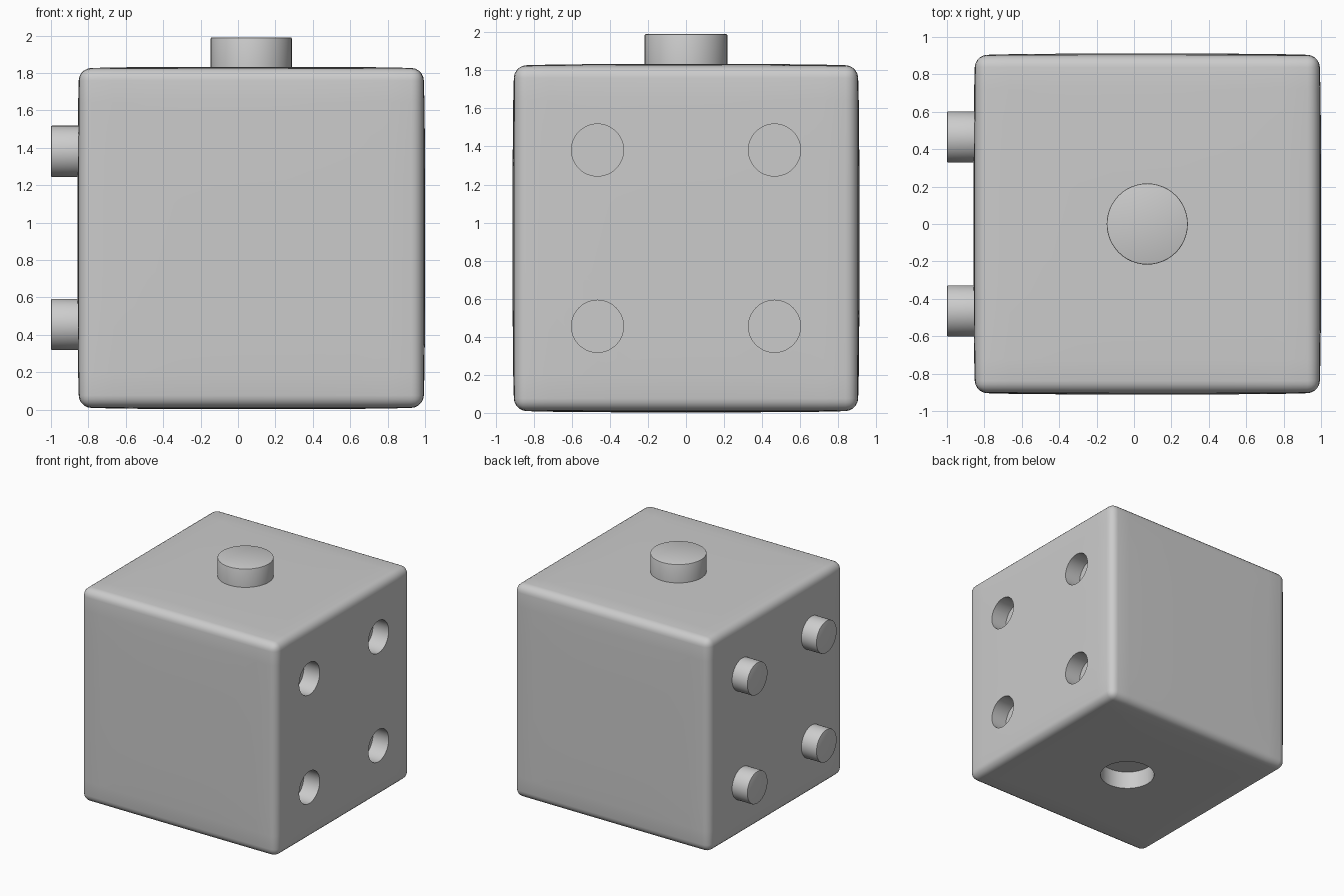
import bpy, bmesh, math
from mathutils import Matrix, Vector

if "Cube" in bpy.data.objects:
    bpy.data.objects.remove(bpy.data.objects["Cube"])

CX, CZ = 0.071, 0.918            # body centre
HALF = Vector((0.921, 0.903, 0.907))
BULGE = 0.008                    # slight pillow on every face
PINS = [(y, CZ + z) for y in (-0.465, 0.465) for z in (-0.463, 0.463)]


def shade(obj):
    bpy.ops.object.select_all(action='DESELECT')
    obj.select_set(True)
    bpy.context.view_layer.objects.active = obj
    bpy.ops.object.shade_smooth_by_angle(angle=math.radians(35))


def make(name, bm):
    me = bpy.data.meshes.new(name)
    bm.to_mesh(me)
    bm.free()
    obj = bpy.data.objects.new(name, me)
    bpy.context.collection.objects.link(obj)
    return obj


def cylinder(name, a, b, r, bevel=0.0):
    """Capped cylinder from point a to point b, far rim optionally softened."""
    a, b = Vector(a), Vector(b)
    d = b - a
    bm = bmesh.new()
    bmesh.ops.create_cone(bm, cap_ends=True, segments=48, radius1=r, radius2=r, depth=d.length)
    if bevel:
        rim = [e for e in bm.edges if all(v.co.z > 0 for v in e.verts)]
        bmesh.ops.bevel(bm, geom=rim, offset=bevel, segments=2, profile=0.5, affect='EDGES')
    rot = d.to_track_quat('Z', 'Y').to_matrix().to_4x4()
    bm.transform(Matrix.Translation((a + b) / 2) @ rot)
    return make(name, bm)


# Body: gently pillowed block with rounded edges
bm = bmesh.new()
bmesh.ops.create_cube(bm, size=2)
bmesh.ops.subdivide_edges(bm, edges=bm.edges[:], cuts=9, use_grid_fill=True)
for v in bm.verts:
    u = v.co.copy()
    for i in range(3):
        j, k = (i + 1) % 3, (i + 2) % 3
        v.co[i] = u[i] * (HALF[i] + BULGE * (1 - u[j] ** 4) * (1 - u[k] ** 4))
bmesh.ops.translate(bm, verts=bm.verts, vec=(CX, 0, CZ))
bm.normal_update()
edges = [e for e in bm.edges if e.calc_face_angle(0) > math.radians(60)]
bmesh.ops.bevel(bm, geom=edges, offset=0.065, segments=5, profile=0.5, affect='EDGES')
body = make("body", bm)

# Sockets: four in the right side, one in the underside
cutters = [cylinder("socket_cutter", (0.85, y, z), (1.2, y, z), 0.137) for y, z in PINS]
cutters.append(cylinder("base_socket_cutter", (CX, 0, 0.155), (CX, 0, -0.2), 0.217))
for c in cutters:
    c.hide_render = True
    mod = body.modifiers.new("socket", 'BOOLEAN')
    mod.operation = 'DIFFERENCE'
    mod.solver = 'EXACT'
    mod.object = c
bpy.ops.object.select_all(action='DESELECT')
body.select_set(True)
bpy.context.view_layer.objects.active = body
bpy.ops.object.convert(target='MESH')
for c in cutters:
    bpy.data.objects.remove(c)
shade(body)

# Pegs: four on the left side, one on top
for y, z in PINS:
    shade(cylinder("side_peg", (-0.84, y, z), (-1.0, y, z), 0.137, 0.006))
shade(cylinder("top_peg", (CX, 0, 1.81), (CX, 0, 1.99), 0.217, 0.006))
